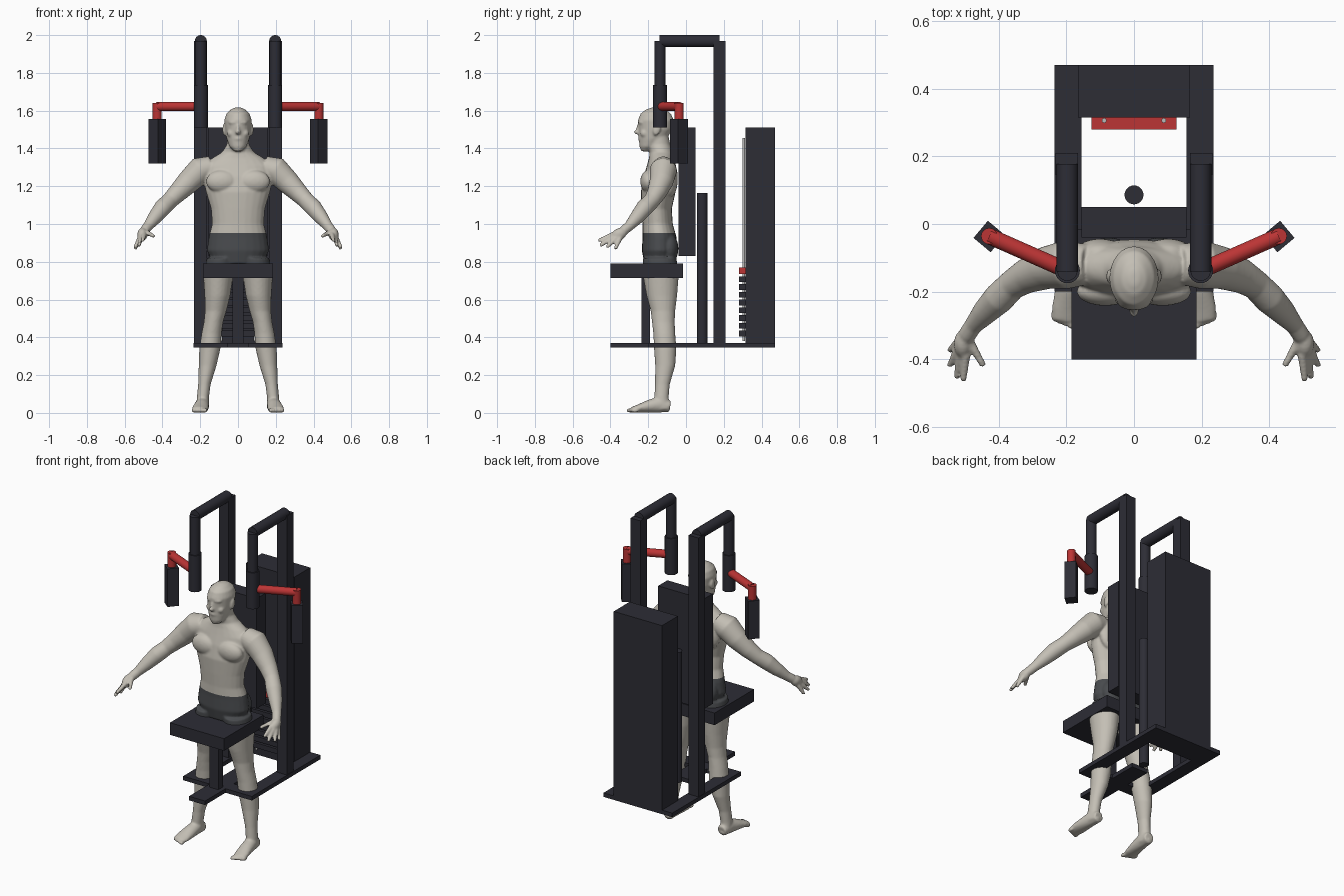
import bpy, bmesh, math
from mathutils import Vector, Matrix

cube = bpy.data.objects.get("Cube")
if cube:
    bpy.data.objects.remove(cube)


def material(name, rgb):
    mat = bpy.data.materials.new(name)
    mat.use_nodes = True
    mat.diffuse_color = (*rgb, 1)
    mat.node_tree.nodes["Principled BSDF"].inputs["Base Color"].default_value = (*rgb, 1)
    return mat


FRAME = material("dark_frame", (.026, .026, .036))
RED = material("red_metal", (.5, .035, .035))
STEEL = material("steel", (.5, .5, .5))
SKIN = material("skin", (.55, .52, .46))
SHORTS = material("shorts_grey", (.066, .07, .076))
UP = Vector((0, 0, 1))


def finish(name, bm, mat):
    mesh = bpy.data.meshes.new(name)
    bmesh.ops.recalc_face_normals(bm, faces=bm.faces)
    bm.to_mesh(mesh)
    bm.free()
    mesh.materials.append(mat)
    obj = bpy.data.objects.new(name, mesh)
    bpy.context.collection.objects.link(obj)
    return obj


def box(name, x, y, z, mat=FRAME, turn=0):
    """Box from (min, max) ranges, turned about its own vertical axis."""
    bm = bmesh.new()
    spans = (x, y, z)
    centre = Vector([(a + b) / 2 for a, b in spans])
    size = [b - a for a, b in spans]
    place = Matrix.Translation(centre) @ Matrix.Rotation(turn, 4, "Z") @ Matrix.Diagonal((*size, 1))
    bmesh.ops.create_cube(bm, size=1, matrix=place)
    return finish(name, bm, mat)


def rod(name, start, end, radius, mat=FRAME):
    start, end = Vector(start), Vector(end)
    way = end - start
    place = Matrix.Translation((start + end) / 2) @ UP.rotation_difference(way).to_matrix().to_4x4()
    bm = bmesh.new()
    bmesh.ops.create_cone(bm, cap_ends=True, segments=24, radius1=radius, radius2=radius,
                          depth=way.length, matrix=place)
    obj = finish(name, bm, mat)
    bpy.ops.object.select_all(action="DESELECT")
    obj.select_set(True)
    bpy.context.view_layer.objects.active = obj
    bpy.ops.object.shade_smooth_by_angle()
    return obj


def span(s, a, b):
    return tuple(sorted((s * a, s * b)))


# Base, seat, back pad and weight housing
FLOOR = (.345, .37)
box("base_centre_strip", (-.055, .055), (-.4, .05), FLOOR)
box("base_front_bar", (-.235, .235), (-.2, -.12), FLOOR)
box("base_back_plate", (-.235, .235), (.315, .47), FLOOR)
box("seat_post", (-.03, .03), (-.235, -.19), (.37, .72))
box("seat", (-.185, .185), (-.4, -.015), (.715, .79))
box("back_pad", (-.155, .155), (-.04, .05), (.83, 1.51))
rod("back_pad_post", (0, .086, .36), (0, .086, 1.165), .028)
box("weight_housing", (-.165, .165), (.315, .47), (.36, 1.51))

# Weight stack
for i in range(8):
    low = .405 + i * .041
    box("weight_plate", (-.125, .125), (.28, .32), (low, low + .031))
box("top_weight_plate", (-.125, .125), (.28, .32), (.735, .77), RED)

# Mirrored frame and arm parts
for s, side in ((1, "left"), (-1, "right")):
    x = s * .197
    box(side + "_base_rail", span(s, .155, .235), (-.2, .47), FLOOR)
    box(side + "_upright", span(s, .165, .232), (.145, .21), (.36, 1.97))
    rod(side + "_top_bar", (x, -.14, 1.968), (x, .178, 1.968), .032)
    rod(side + "_hanger", (x, -.138, 1.52), (x, -.138, 1.968), .03)
    rod(side + "_sleeve", (x, -.138, 1.51), (x, -.138, 1.735), .037)
    rod(side + "_arm", (x, -.138, 1.622), (s * .428, -.036, 1.622), .024, RED)
    rod(side + "_arm_drop", (s * .428, -.036, 1.55), (s * .428, -.036, 1.64), .024, RED)
    box(side + "_arm_pad", span(s, .395, .461), (-.07, -.004), (1.32, 1.555), FRAME, s * math.radians(40))
    rod(side + "_guide_rod", (s * .088, .306, .38), (s * .088, .306, 1.455), .007, STEEL)


# Figure: overlapping lofts and blobs fused into one skin
def loft(bm, rings, follow=False):
    """Elliptical rings (x, y, z, rx, ry); follow makes them cross the path."""
    centres = [Vector(r[:3]) for r in rings]
    loops = []
    for i, ring in enumerate(rings):
        axis = UP
        if follow:
            axis = centres[min(i + 1, len(rings) - 1)] - centres[max(i - 1, 0)]
        turn = (-UP).rotation_difference(axis) if follow else UP.rotation_difference(UP)
        loop = []
        for k in range(24):
            a = math.tau * k / 24
            offset = Vector((ring[3] * math.cos(a), ring[-1] * math.sin(a), 0))
            loop.append(bm.verts.new(centres[i] + turn @ offset))
        loops.append(loop)
    for low, high in zip(loops, loops[1:]):
        for k in range(24):
            n = (k + 1) % 24
            bm.faces.new((low[k], low[n], high[n], high[k]))
    bm.faces.new(loops[0][::-1])
    bm.faces.new(loops[-1])


def blob(bm, centre, radii, tilt=0):
    place = Matrix.Translation(centre) @ Matrix.Rotation(tilt, 4, "X") @ Matrix.Diagonal((*radii, 1))
    bmesh.ops.create_uvsphere(bm, u_segments=20, v_segments=12, radius=1, matrix=place)


TORSO = [(-.14, .79, .13, .08), (-.14, .86, .165, .094), (-.14, .93, .155, .09),
         (-.15, 1, .137, .08), (-.155, 1.08, .143, .08), (-.147, 1.17, .17, .092),
         (-.135, 1.25, .188, .09), (-.13, 1.31, .185, .077), (-.13, 1.35, .135, .066),
         (-.13, 1.38, .085, .062), (-.143, 1.42, .06, .06), (-.155, 1.48, .055, .06)]
HEAD = [(-.215, 1.385, .02, .022), (-.2, 1.41, .045, .046), (-.177, 1.45, .06, .073),
        (-.162, 1.5, .069, .09), (-.16, 1.55, .073, .095), (-.16, 1.585, .061, .08),
        (-.16, 1.607, .037, .05), (-.16, 1.617, .014, .02)]
LEG = [(.088, -.14, .82, .078, .09), (.105, -.133, .72, .079, .094), (.109, -.128, .62, .068, .081),
       (.118, -.122, .54, .057, .065), (.13, -.12, .48, .051, .06), (.14, -.115, .42, .053, .058),
       (.149, -.11, .34, .056, .059), (.161, -.11, .25, .047, .053), (.178, -.125, .15, .033, .039),
       (.186, -.13, .08, .032, .038), (.188, -.125, .02, .034, .044)]
ARM = [(.14, -.12, 1.3, .06), (.2, -.12, 1.285, .072), (.26, -.13, 1.225, .063),
       (.32, -.155, 1.165, .051), (.36, -.18, 1.125, .044), (.4, -.22, 1.085, .046),
       (.44, -.26, 1.035, .038), (.475, -.3, .99, .027), (.495, -.33, .965, .026)]
FOOT = [(.184, -.085, .034, .03, .03), (.188, -.14, .045, .036, .043), (.194, -.2, .034, .04, .033),
        (.2, -.25, .023, .043, .022), (.203, -.285, .016, .038, .015)]
# Finger root and tip positions: index, middle, ring, little, thumb
FINGERS = [((.497, -.385, .945), (.505, -.465, .912)), ((.51, -.38, .935), (.525, -.455, .885)),
           ((.52, -.37, .925), (.545, -.42, .876)), ((.52, -.35, .925), (.545, -.375, .867)),
           ((.49, -.34, .96), (.445, -.42, .935))]

bm = bmesh.new()
loft(bm, [(0, *r) for r in TORSO])
loft(bm, [(0, *r) for r in HEAD])
# Nose, brow, lips and chin
blob(bm, (0, -.255, 1.487), (.014, .022, .013))
blob(bm, (0, -.25, 1.507), (.009, .014, .03), -.25)
blob(bm, (0, -.235, 1.537), (.05, .02, .012))
blob(bm, (0, -.24, 1.452), (.024, .014, .012))
blob(bm, (0, -.225, 1.408), (.022, .019, .018))

for s in (1, -1):
    def flip(rows):
        return [(s * r[0], *r[1:]) for r in rows]

    loft(bm, flip(LEG))
    loft(bm, flip(ARM), follow=True)
    loft(bm, flip(FOOT), follow=True)
    # Ears, cheeks, chest, shoulder blades and buttocks
    blob(bm, (s * .073, -.155, 1.5), (.009, .02, .032), -.2)
    blob(bm, (s * .036, -.22, 1.48), (.022, .022, .022))
    blob(bm, (s * .085, -.2, 1.225), (.085, .042, .06))
    blob(bm, (s * .1, -.085, 1.24), (.075, .042, .1))
    blob(bm, (s * .075, -.09, .87), (.075, .05, .08))
    # Hand
    blob(bm, (s * .506, -.355, .945), (.027, .045, .032), .5)
    for root, tip in FINGERS:
        loft(bm, flip([(*root, .014), (*tip, .0095)]), follow=True)
    # Toes
    for i in range(5):
        blob(bm, (s * (.172 + i * .016), -.298 + i * .007, .013), (.01, .02, .012))

figure = finish("figure", bm, SKIN)
fuse = figure.modifiers.new("fuse", "REMESH")
fuse.mode = "VOXEL"
fuse.voxel_size = .006
soften = figure.modifiers.new("soften", "SMOOTH")
soften.factor = .5
soften.iterations = 5
graph = bpy.context.evaluated_depsgraph_get()
skin = bpy.data.meshes.new_from_object(figure.evaluated_get(graph))
figure.modifiers.clear()
figure.data = skin
skin.materials.clear()
skin.materials.append(SKIN)
skin.materials.append(SHORTS)

# Shorts: cut clean waist and hem lines, then colour between them
HEM, WAIST = .765, .952
bm = bmesh.new()
bm.from_mesh(skin)
for z in (HEM, WAIST):
    bmesh.ops.bisect_plane(bm, geom=bm.verts[:] + bm.edges[:] + bm.faces[:],
                           plane_co=(0, 0, z), plane_no=UP)
for face in bm.faces:
    c = face.calc_center_median()
    face.material_index = int(HEM < c.z < WAIST and abs(c.x) < .3)
    face.smooth = True
bm.to_mesh(skin)
bm.free()
